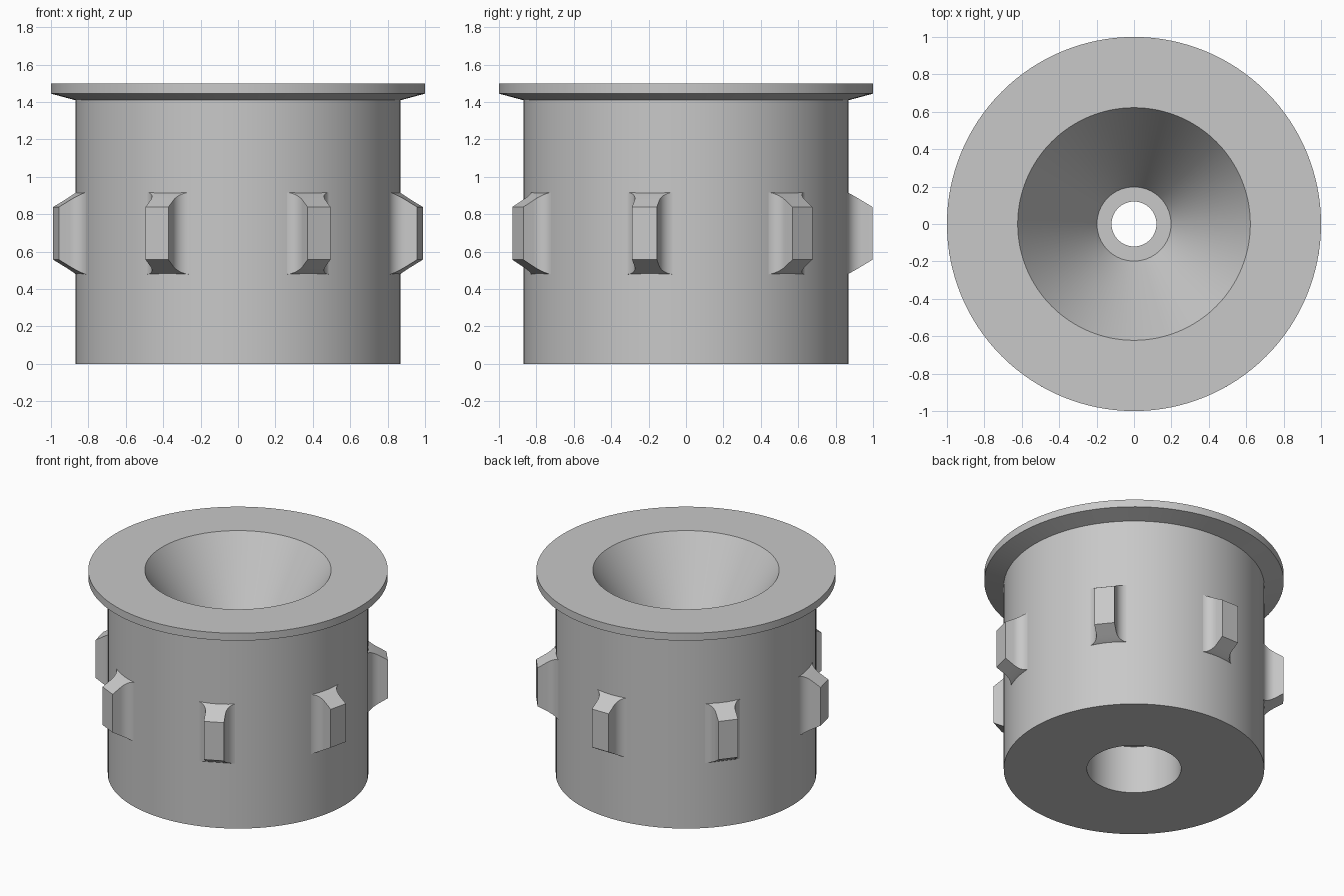
import bpy, bmesh
from math import sin, cos, pi, tau, hypot, radians

cube = bpy.data.objects.get("Cube")
if cube:
    bpy.data.objects.remove(cube)

grey = bpy.data.materials.new("light_grey")
grey.use_nodes = True
color = (0.58, 0.58, 0.58, 1)
grey.diffuse_color = color
grey.node_tree.nodes["Principled BSDF"].inputs["Base Color"].default_value = color


def finish(bm, name):
    bmesh.ops.recalc_face_normals(bm, faces=bm.faces)
    mesh = bpy.data.meshes.new(name)
    bm.to_mesh(mesh)
    bm.free()
    mesh.materials.append(grey)
    obj = bpy.data.objects.new(name, mesh)
    bpy.context.collection.objects.link(obj)
    bpy.ops.object.select_all(action='DESELECT')
    obj.select_set(True)
    bpy.context.view_layer.objects.active = obj
    bpy.ops.object.shade_smooth_by_angle(angle=radians(28))
    return obj


def lathe(name, profile, steps=128):
    """Revolve a closed (radius, height) outline around z."""
    bm = bmesh.new()
    rings = [[bm.verts.new((r * cos(tau * i / steps), r * sin(tau * i / steps), z))
              for r, z in profile] for i in range(steps)]
    n = len(profile)
    for i in range(steps):
        a, b = rings[i], rings[(i + 1) % steps]
        for j in range(n):
            k = (j + 1) % n
            bm.faces.new((a[j], b[j], b[k], a[k]))
    return finish(bm, name)


# Flanged body with funnel, narrow hole and wide lower bore
BODY = 0.87
lathe("flanged_funnel_body", [
    (0.315, 0), (BODY, 0), (BODY, 1.41), (1, 1.445), (1, 1.5),
    (0.622, 1.5), (0.198, 0.82), (0.12, 0.82), (0.12, 0.353), (0.315, 0.353)])


def lug(name, angle):
    """Outward lug with concave side fillets and chamfered ends."""
    half, fillet, mid_z, arc = 0.068, 0.08, 0.698, 10
    rows = [(half + fillet, 0.84)]
    rows += [(half + fillet * (1 - sin(t)), 0.857 + fillet * (1 - cos(t)))
             for t in (pi / 2 * i / arc for i in range(arc + 1))]
    rows.append((half, 0.998))
    bm = bmesh.new()
    loops = []
    for x, y in rows:
        # end height shrinks with distance from the body wall
        h = 0.219 - 0.6 * max(0, hypot(x, y) - BODY)
        loops.append([bm.verts.new(p) for p in (
            (-x, y, mid_z - h), (x, y, mid_z - h),
            (x, y, mid_z + h), (-x, y, mid_z + h))])
    for a, b in zip(loops, loops[1:]):
        for j in range(4):
            k = (j + 1) % 4
            bm.faces.new((a[j], a[k], b[k], b[j]))
    bm.faces.new(loops[0])
    bm.faces.new(loops[-1])
    finish(bm, name).rotation_euler.z = angle


# Seven lugs evenly spaced, the first at the back
for i in range(7):
    lug(f"side_lug_{i + 1}", tau * i / 7)
